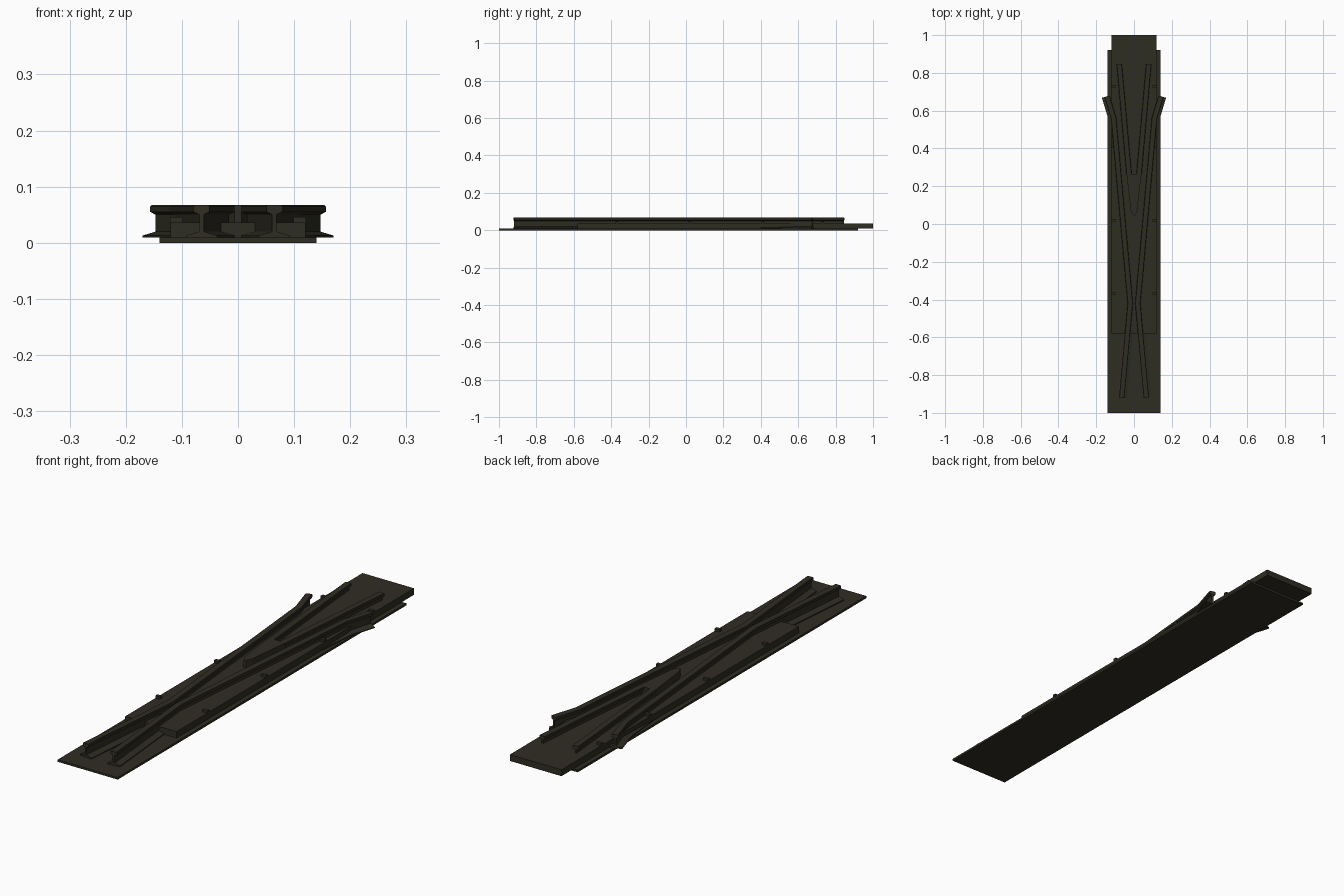
import bpy, bmesh
from mathutils import Vector

cube = bpy.data.objects.get("Cube")
if cube:
    bpy.data.objects.remove(cube, do_unlink=True)

steel = bpy.data.materials.new("dark olive steel")
steel.use_nodes = True
COLOUR = (0.028, 0.026, 0.016, 1)
steel.diffuse_color = COLOUR
steel.node_tree.nodes["Principled BSDF"].inputs["Base Color"].default_value = COLOUR


def finish(name, bm):
    bmesh.ops.recalc_face_normals(bm, faces=bm.faces)
    mesh = bpy.data.meshes.new(name)
    bm.to_mesh(mesh)
    bm.free()
    mesh.materials.append(steel)
    obj = bpy.data.objects.new(name, mesh)
    bpy.context.collection.objects.link(obj)
    return obj


def prism(name, outline, z0, z1):
    """Extrude a flat outline upward."""
    bm = bmesh.new()
    face = bm.faces.new([bm.verts.new((x, y, z0)) for x, y in outline])
    top = bmesh.ops.extrude_face_region(bm, geom=[face])["geom"]
    verts = [v for v in top if isinstance(v, bmesh.types.BMVert)]
    bmesh.ops.translate(bm, verts=verts, vec=(0, 0, z1 - z0))
    return finish(name, bm)


def box(name, x0, x1, y0, y1, z0, z1):
    return prism(name, [(x0, y0), (x1, y0), (x1, y1), (x0, y1)], z0, z1)


# Half of the rail cross-section: foot, web, head
HALF = [(0.028, 0.009), (0.028, 0.013), (0.004, 0.02), (0.004, 0.05),
        (0.014, 0.055), (0.014, 0.065), (0.012, 0.067)]
PROFILE = HALF + [(-x, z) for x, z in reversed(HALF)]


def rail(name, path):
    """Sweep the rail section along a path with mitred corners."""
    pts = [Vector(p) for p in path]
    dirs = [(b - a).normalized() for a, b in zip(pts, pts[1:])]
    bm = bmesh.new()
    rings = []
    for i, p in enumerate(pts):
        d0, d1 = dirs[max(i - 1, 0)], dirs[min(i, len(dirs) - 1)]
        t = (d0 + d1).normalized()
        side = Vector((t.y, -t.x)) / t.dot(d0)
        rings.append([bm.verts.new((p.x + side.x * u, p.y + side.y * u, z))
                      for u, z in PROFILE])
    n = len(PROFILE)
    for a, b in zip(rings, rings[1:]):
        for j in range(n):
            k = (j + 1) % n
            bm.faces.new((a[j], a[k], b[k], b[j]))
    bm.faces.new(rings[0])
    bm.faces.new(rings[-1])
    return finish(name, bm)


# Bed: thin plate and raised block
box("base_plate", -0.14, 0.14, -1, 0.92, 0, 0.009)
box("raised_bed", -0.12, 0.12, -0.58, 1, 0.009, 0.036)

# Wing rails, nose rails and bed clips on both sides
for side, s in (("left", 1), ("right", -1)):
    rail(side + "_wing_rail", [(s * 0.065, -0.92), (s * 0.02, -0.42),
                               (s * 0.108, 0.56), (s * 0.143, 0.676)])
    rail(side + "_nose_rail", [(s * 0.026, 0.26), (s * 0.078, 0.845)])
    for i, y in enumerate((-0.37, 0.02, 0.41, 0.73)):
        box(f"{side}_clip_{i + 1}", s * 0.11 - 0.011, s * 0.11 + 0.011,
            y - 0.007, y + 0.007, 0.034, 0.046)

# Solid point where the nose rails meet
right_edge = [(0.006, 0.045), (0.017, 0.07), (0.039, 0.262), (0.013, 0.262)]
prism("nose_point", right_edge + [(-x, y) for x, y in reversed(right_edge)],
      0.03, 0.067)
